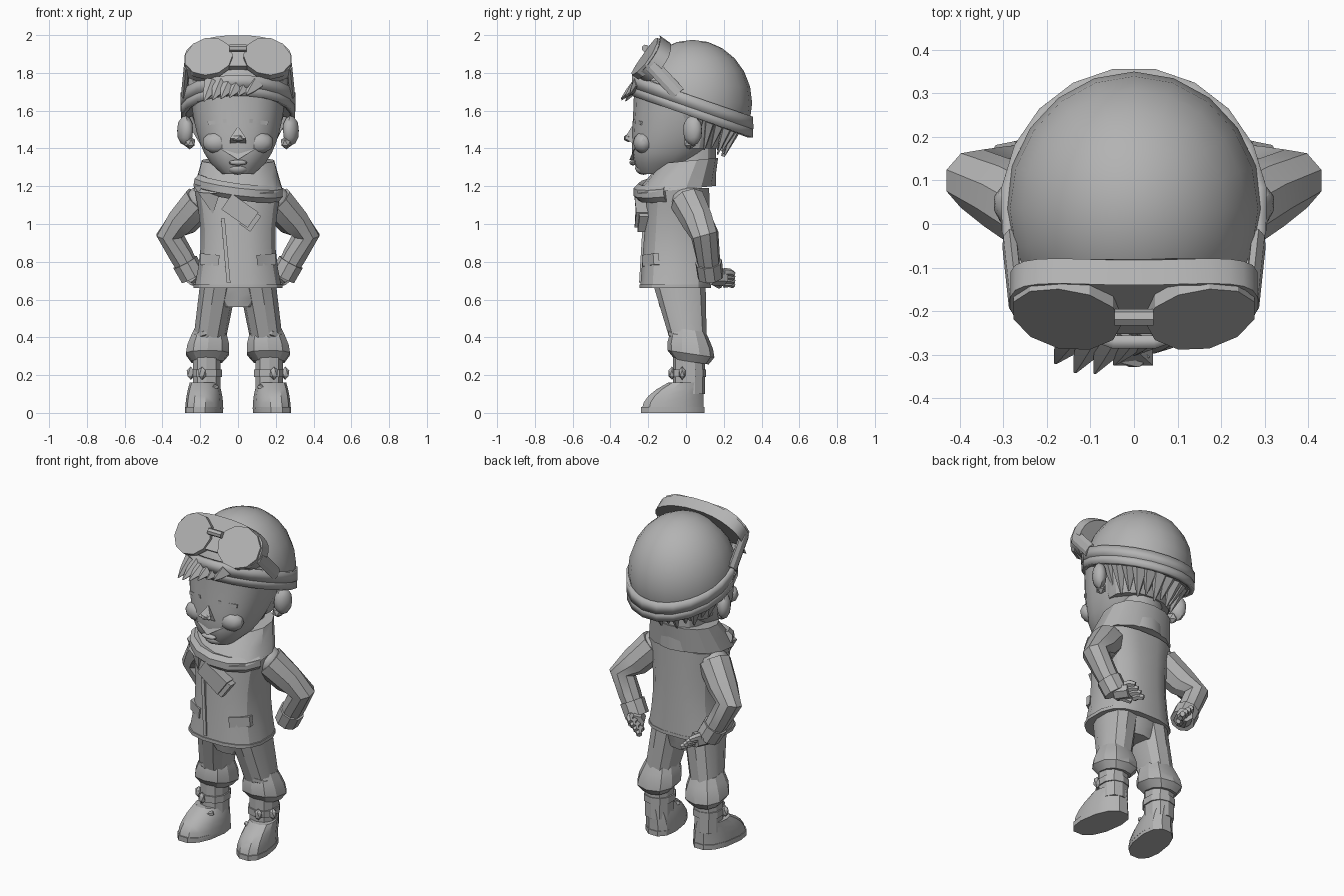
import bpy, bmesh
from math import sin, cos, tau, pi, radians
from mathutils import Vector, Matrix

cube = bpy.data.objects.get("Cube")
if cube:
    bpy.data.objects.remove(cube, do_unlink=True)

grey = bpy.data.materials.new("plain grey")
grey.use_nodes = True
grey.diffuse_color = (0.45, 0.45, 0.45, 1)
grey.node_tree.nodes["Principled BSDF"].inputs["Base Color"].default_value = grey.diffuse_color


def finish(name, bm, mirror=False):
    """Turn a bmesh into a shaded object, optionally mirrored across x."""
    bmesh.ops.recalc_face_normals(bm, faces=bm.faces)
    mesh = bpy.data.meshes.new(name)
    bm.to_mesh(mesh)
    bm.free()
    mesh.materials.append(grey)
    part = bpy.data.objects.new(name, mesh)
    bpy.context.collection.objects.link(part)
    if mirror:
        part.modifiers.new("Mirror", 'MIRROR')
    bpy.ops.object.select_all(action='DESELECT')
    part.select_set(True)
    bpy.context.view_layer.objects.active = part
    bpy.ops.object.shade_smooth_by_angle(angle=radians(28))
    return part


def skin(rings, capped=True):
    """Bridge rings of points into a surface."""
    bm = bmesh.new()
    rows = [[bm.verts.new(point) for point in ring] for ring in rings]
    for low, high in zip(rows, rows[1:]):
        for i in range(len(low)):
            bm.faces.new((low[i - 1], low[i], high[i], high[i - 1]))
    if capped:
        bm.faces.new(rows[0])
        bm.faces.new(rows[-1])
    return bm


def soft(value, power):
    """Signed power, used to square off ellipses."""
    return abs(value) ** power * (1 if value > 0 else -1)


def angles(count):
    return [tau * (i + 0.5) / count for i in range(count)]


def body(name, bottom, top, shape, steps=4, sides=14, power=0.85, yaw=0, tilt=0, mirror=False):
    """Upright form; shape(t) gives centre x, centre y, radius x, radius y."""
    rings = []
    for step in range(steps + 1):
        t = step / steps
        cx, cy, rx, ry = shape(t)
        ring = []
        for a in angles(sides):
            dx, dy = rx * soft(cos(a), power), ry * soft(sin(a), power)
            ring.append((cx + dx + yaw * dy, cy + dy, bottom + (top - bottom) * t + tilt * dy))
        rings.append(ring)
    return finish(name, skin(rings), mirror)


def tube(name, path, start, end, sides=7, flat=1, mirror=False):
    """Tapered limb along a path."""
    path = [Vector(point) for point in path]
    span = path[-1] - path[0]
    side = Vector((0, 1, 0)) if abs(span.z) > span.length / 2 else Vector((0, 0, 1))
    rings = []
    for i, point in enumerate(path):
        along = (path[min(i + 1, len(path) - 1)] - path[max(i - 1, 0)]).normalized()
        u = along.cross(side).normalized()
        v = along.cross(u) * flat
        radius = start + (end - start) * i / (len(path) - 1)
        rings.append([point + radius * (u * cos(a) + v * sin(a)) for a in angles(sides)])
    return finish(name, skin(rings), mirror)


def slab(name, outline, origin, up, depth, bend=0, mirror=False):
    """Thicken an outline that spans x and the up direction, curving back at the sides."""
    up = Vector(up).normalized()
    out = Vector((1, 0, 0)).cross(up)
    rings = [[Vector(origin) + Vector((x, 0, 0)) + up * h + out * (push - bend * x * x)
              for x, h in outline] for push in (-depth, 0)]
    return finish(name, skin(rings), mirror)


def polygon(sides, width, height, turn=0, x=0):
    """Regular polygon stretched to half sizes, then turned in degrees."""
    grow, turn = 1 / cos(pi / sides), Matrix.Rotation(radians(turn), 2)
    points = [turn @ Vector((width * cos(a), height * sin(a))) * grow for a in angles(sides)]
    return [(x + point.x, point.y) for point in points]


def blob(name, centre, size, mirror=False, turn=0, detail=2):
    bm = bmesh.new()
    place = Matrix.Translation(centre) @ Matrix.Rotation(turn, 4, 'Z') @ Matrix.Diagonal((*size, 1))
    bmesh.ops.create_icosphere(bm, subdivisions=detail, radius=1, matrix=place)
    return finish(name, bm, mirror)


# Head and neck
def head_shape(t):
    swell = sin(pi / 2 * max(t, 0.02)) ** 0.32
    return 0, -0.15 * (1 - t) ** 2, 0.255 * swell, 0.275 * swell


body("head", 1.265, 1.76, head_shape, steps=9, sides=18)
body("neck", 1.2, 1.45, lambda t: (0, 0.03, 0.13, 0.13), steps=1)

# Face
upright = (0, 0, 1)
slab("nose", polygon(3, 0.025, 0.025, -90), (0, -0.312, 1.475), (0, 0.6, 1), 0.06)
blob("nose_tip", (0, -0.305, 1.455), (0.04, 0.028, 0.022), detail=1)
blob("cheek", (0.11, -0.225, 1.43), (0.08, 0.055, 0.06), mirror=True)
slab("closed_eye", polygon(4, 0.05, 0.01, -8, x=0.11), (0, -0.285, 1.54), upright, 0.04, 1.8, True)
slab("smile", polygon(3, 0.02, 0.055, 90), (0, -0.3, 1.38), upright, 0.04, 3)
blob("lower_lip", (0, -0.28, 1.325), (0.05, 0.02, 0.015))
blob("chin", (0, -0.225, 1.295), (0.06, 0.045, 0.035))
blob("ear", (0.28, 0.035, 1.495), (0.04, 0.055, 0.08), mirror=True, turn=-0.5)
blob("ear_lobe", (0.255, 0.02, 1.43), (0.03, 0.035, 0.035), mirror=True, turn=-0.5, detail=1)

# Hair below the cap
CAP = Vector((0, 0.035, 1.64))
SLOPE = 0.36
body("back_hair", 1.4, 1.58, lambda t: (0, 0.04 + 0.01 * t, 0.19 + 0.06 * t, 0.13 + 0.12 * t), steps=2, power=1)
for i, a in enumerate(angles(24)[:12]):
    root = Vector((0.225 * cos(a), 0.04 + 0.23 * sin(a), 1.58 - 0.06 * sin(a)))
    tip = Vector((root.x * 0.83, root.y * 0.75, root.z - 0.14 - 0.025 * (i % 2)))
    tube("nape_hair", [root, root.lerp(tip, 0.5), tip], 0.06, 0.006, 5, 0.6)
for i in range(6):
    root = Vector((-0.13 + 0.045 * i, -0.25, 1.75))
    tip = root + Vector((-0.05, -0.07 - 0.025 * sin(i), -0.1 + 0.007 * i))
    tube("fringe", [root, root.lerp(tip, 0.6), tip], 0.05, 0.004, 5, 0.6)

# Cap: dome cut along a sloping rim
bm = bmesh.new()
bmesh.ops.create_uvsphere(bm, u_segments=20, v_segments=12, radius=1,
                          matrix=Matrix.Translation(CAP) @ Matrix.Diagonal((0.295, 0.315, 0.335, 1)))
bmesh.ops.bisect_plane(bm, geom=bm.verts[:] + bm.edges[:] + bm.faces[:], plane_co=(0, 0, 1.59),
                       plane_no=(0, SLOPE, 1), clear_inner=True)
bmesh.ops.holes_fill(bm, edges=[edge for edge in bm.edges if edge.is_boundary])
finish("cap", bm)


def band(name, low, high, spread, thickness):
    """Sloping band around the cap."""
    rings = []
    for height in (low, high):
        ring = []
        for a in angles(20):
            y = CAP.y + 0.318 * spread * sin(a)
            ring.append((0.3 * spread * cos(a), y, 1.625 - SLOPE * y + height))
        rings.append(ring)
    part = finish(name, skin(rings, capped=False))
    solid = part.modifiers.new("Thickness", 'SOLIDIFY')
    solid.thickness, solid.offset = thickness, 0


band("cap_rim", -0.045, 0.01, 0.975, 0.025)
band("goggle_strap", 0, 0.065, 0.975, 0.03)

# Goggles resting on the forehead
lean = (0, 0.57, 0.82)
frame = []
for a in angles(28):
    x, h = 0.285 * soft(cos(a), 0.75), 0.13 * soft(sin(a), 0.75)
    frame.append((x, h if h > 0 else h * min(1, 0.2 + abs(x) * 6)))
slab("goggle_frame", frame, (0, -0.215, 1.893), lean, 0.07, 0.5)
slab("goggle_lens", polygon(11, 0.122, 0.116, x=0.155), (0, -0.23, 1.895), lean, 0.04, 0.5, True)
tube("goggle_bridge", [(-0.045, -0.215, 1.93), (0.045, -0.215, 1.93)], 0.02, 0.02)
tube("strap_joint", [(0.27, -0.18, 1.84), (0.285, -0.04, 1.69)], 0.018, 0.018, flat=2.2, mirror=True)

# Jacket
body("jacket", 0.66, 1.19, lambda t: (0, 0.015 * t - 0.055, 0.235 - 0.035 * sin(pi * t), 0.19 - 0.025 * t),
     steps=5, sides=16, power=0.75)
body("jacket_hem", 0.66, 0.68, lambda t: (0, -0.057, 0.238, 0.193), steps=1, sides=16, power=0.75)
slab("jacket_opening", polygon(4, 0.01, 0.17, 5, x=-0.065), (0, -0.238, 0.86), (0, 0.06, 1), 0.03)
slab("pocket_flap", polygon(4, 0.05, 0.03, 5, x=0.15), (0, -0.252, 0.81), upright, 0.03, 2, True)

# Arms with hands on hips
shoulder, elbow, wrist = Vector((0.2, 0.01, 1.12)), Vector((0.36, 0.1, 0.94)), Vector((0.24, 0.13, 0.72))
tube("sleeve", [shoulder, shoulder.lerp(elbow, 0.6), elbow, elbow.lerp(wrist, 0.5), wrist],
     0.095, 0.055, 9, mirror=True)
tube("cuff", [elbow.lerp(wrist, 0.65), wrist], 0.072, 0.07, 9, mirror=True)
blob("shoulder", shoulder, (0.08, 0.09, 0.08), mirror=True)
knuckles = Vector((0.2, 0.2, 0.715))
tube("palm", [wrist, knuckles], 0.05, 0.048, flat=0.9, mirror=True)
for i in range(4):
    root = knuckles + Vector((-0.02, 0, -0.02)) * (i - 1.5)
    tube("finger", [root, root + Vector((-0.01, 0.03, 0)), root + Vector((-0.03, 0.05, -0.01))],
         0.023, 0.016, 6, mirror=True)
tube("thumb", [wrist, knuckles + Vector((-0.03, -0.02, -0.045))], 0.035, 0.015, 6, mirror=True)

# Scarf
body("scarf", 1.18, 1.335, lambda t: (0, 0.075 * t - 0.06, 0.24 - 0.045 * t, 0.21 - 0.055 * t), steps=2, tilt=0.1)
tube("scarf_wrap", [(0.21 * cos(a), -0.06 + 0.185 * sin(a), 1.2 - 0.03 * cos(a) + 0.03 * sin(a))
                    for a in angles(14)[7:]], 0.035, 0.04, flat=1.2)
slab("scarf_end", polygon(4, 0.085, 0.05, -35, x=0.01), (0, -0.275, 1.07), upright, 0.07, 1)
slab("scarf_tail", polygon(4, 0.035, 0.05, -35, x=0.065), (0, -0.26, 1.02), upright, 0.05, 1)
slab("scarf_corner", polygon(3, 0.05, 0.045, 100, x=-0.15), (0, -0.255, 1.14), (0, -0.25, 1), 0.05, 2)

# Trousers
body("hips", 0.56, 0.7, lambda t: (0, -0.03, 0.1 + 0.105 * t ** 0.5, 0.11 + 0.03 * t), steps=3)
body("trouser_leg", 0.4, 0.68, lambda t: (0.15 - 0.045 * t, 0.01 - 0.045 * t, 0.088 + 0.012 * t, 0.1 + 0.04 * t),
     sides=11, mirror=True)


def cuff_shape(t):
    bulge = 0.035 * sin(pi * t ** 0.6)
    return 0.165 - 0.015 * t, 0.03 - 0.015 * t, 0.085 + bulge, 0.09 + bulge


body("trouser_cuff", 0.27, 0.44, cuff_shape, sides=10, tilt=-0.15, mirror=True)
tube("knee_fold", [(0.155 + 0.075 * cos(a), 0.01 + 0.09 * sin(a), 0.43 - 0.03 * cos(a)) for a in angles(12)[6:]],
     0.02, 0.02, 6, mirror=True)

# Boots
body("boot_foot", 0.02, 0.16, lambda t: (0.178, 0.07 * t * t - 0.07, 0.095 - 0.02 * t * t, 0.168 - 0.07 * t * t),
     sides=12, yaw=-0.15, mirror=True)
body("boot_sole", 0, 0.03, lambda t: (0.18, -0.07, 0.096, 0.173), steps=1, sides=12, yaw=-0.15, mirror=True)
body("boot_shaft", 0.1, 0.3, lambda t: (0.166, 0.016, 0.076, 0.085), steps=2, sides=10, mirror=True)
body("boot_strap", 0.19, 0.23, lambda t: (0.166, 0.014, 0.084, 0.092), steps=1, sides=10, mirror=True)
for x, y in ((0.25, -0.02), (0.19, -0.075)):
    blob("boot_buckle", (x, y, 0.21), (0.024, 0.02, 0.035), mirror=True, detail=1)
tube("boot_lace", [(0.11, -0.08, 0.14), (0.17, -0.12, 0.12), (0.23, -0.08, 0.15)], 0.013, 0.013, 5, mirror=True)
